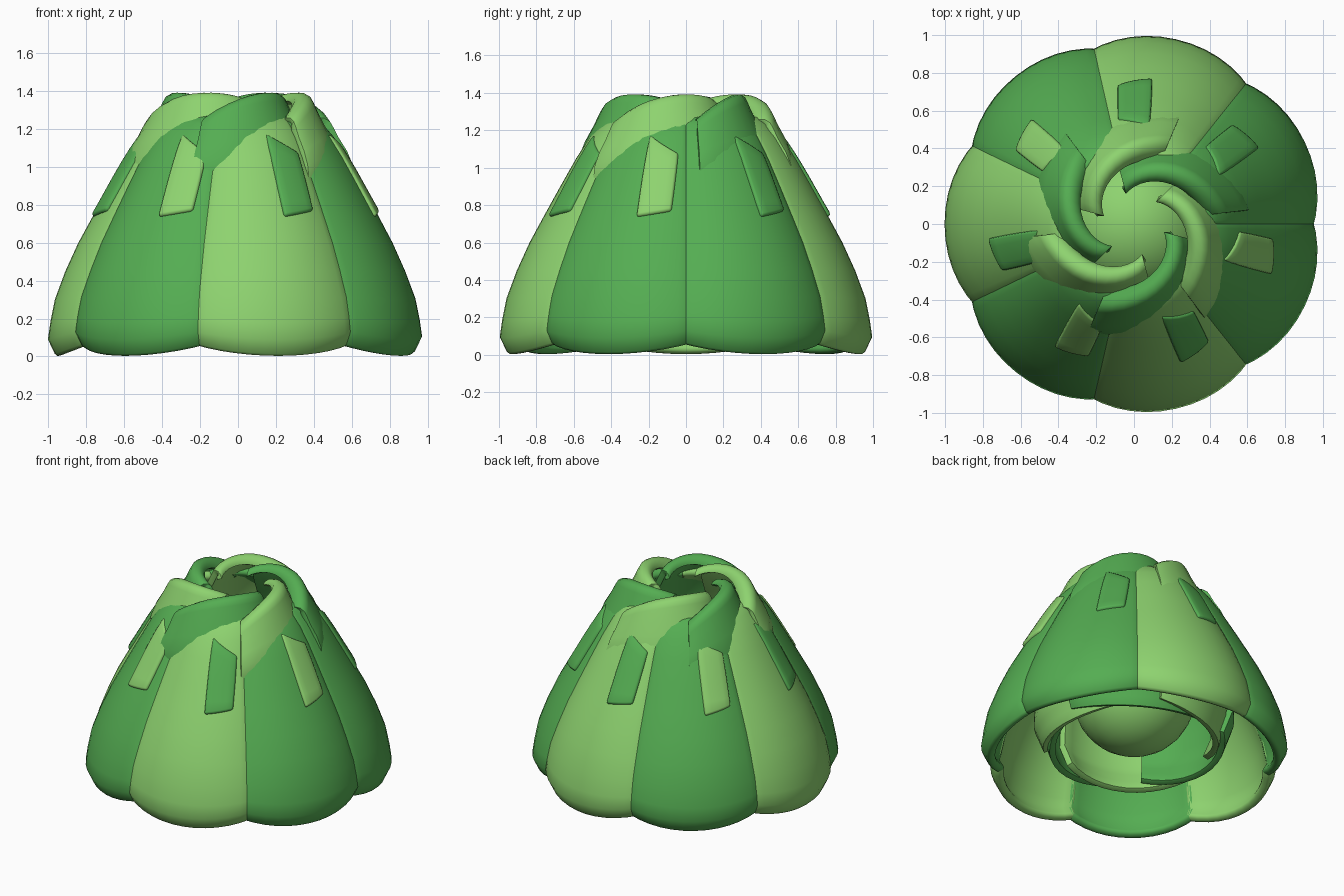
import bpy, math
from math import radians, sin, cos, pi

if "Cube" in bpy.data.objects:
    bpy.data.objects.remove(bpy.data.objects["Cube"])

def material(name, rgb):
    m = bpy.data.materials.new(name)
    m.diffuse_color = (*rgb, 1)
    m.use_nodes = True
    m.node_tree.nodes["Principled BSDF"].inputs["Base Color"].default_value = m.diffuse_color
    return m

light = material("light_green", (0.27, 0.65, 0.16))
dark = material("dark_green", (0.09, 0.42, 0.085))

def lerp_profile(pts, z):
    # radius at height z from (z, r) points
    for (z0, r0), (z1, r1) in zip(pts, pts[1:]):
        if z <= z1:
            return r0 + (r1 - r0) * max(0, z - z0) / (z1 - z0)
    return pts[-1][1]

def smooth(obj, angle=50):
    bpy.ops.object.select_all(action='DESELECT')
    obj.select_set(True)
    bpy.context.view_layer.objects.active = obj
    bpy.ops.object.shade_smooth_by_angle(angle=radians(angle))

def patch(name, func, nu, nv, mat, thick):
    # thick curved sheet: func(u, v) -> (angle, radius, z)
    verts, faces = [], []
    for j in range(nv + 1):
        for i in range(nu + 1):
            a, r, z = func(i / nu, j / nv)
            verts.append((r * cos(a), r * sin(a), z))
    w = nu + 1
    for j in range(nv):
        for i in range(nu):
            p = j * w + i
            faces.append((p, p + 1, p + w + 1, p + w))
    me = bpy.data.meshes.new(name)
    me.from_pydata(verts, [], faces)
    me.materials.append(mat)
    ob = bpy.data.objects.new(name, me)
    bpy.context.collection.objects.link(ob)
    smooth(ob)
    s = ob.modifiers.new("thickness", 'SOLIDIFY')
    s.thickness, s.offset = thick, -1
    b = ob.modifiers.new("soft_rim", 'BEVEL')
    b.width, b.segments, b.limit_method = thick * 0.35, 2, 'ANGLE'
    b.angle_limit = radians(50)
    return ob

OUTER = [(0, .955), (.09, 1.0), (.27, .975), (.5, .89), (.65, .815), (.8, .73),
         (1.0, .62), (1.14, .535), (1.22, .47), (1.29, .38)]

# outer leaves: seven broad lobes forming the bell, tops tucked under the crown
STEP = 2 * pi / 7
HEIGHTS = [-.005, .09, .18, .3, .45, .6, .75, .9, 1.05, 1.16, 1.23, 1.28]
for k in range(7):
    def outer(u, v, k=k):
        s = (2 * u - 1) * 1.08
        z = HEIGHTS[round(v * 11)]
        r = lerp_profile(OUTER, z) * (1.003 - .05 * abs(s) ** 2.2)
        lift = .05 * s * s * max(0, 1 - z / .4)
        return (k + .5 + s / 2) * STEP, r, z + lift
    patch("outer_leaf_%d" % k, outer, 12, 11, light if k in (1, 3, 5) else dark, .06)

    # narrow leaf flap showing through the outer layer
    mid = k * STEP - radians(13)

    def flap(u, v):
        z = .76 + .42 * v + .03 * (u - .5) * (1 - v) - .1 * u * v
        a = mid + (u - .5) * radians(14 + 4 * v)
        s = (a / STEP) % 1 * 2 - 1
        r = lerp_profile(OUTER, z) * (1 - .05 * abs(s) ** 2.2)
        return a, r + .022 - .008 * v, z
    patch("leaf_flap_%d" % k, flap, 4, 6, light if k in (0, 3, 5) else dark, .04)

# inner leaves: six overlapping leaves, curling into a pinwheel at the crown
FOOT = [(0, .60, .12), (.15, .66, .3), (.3, .65, .55), (.45, .60, .8)]
for k in range(6):
    end = radians(45 + 60 * k)
    start = end - radians(98)

    def inner(u, v):
        a = start + (end - start) * u
        ridge = .44 - .225 * u
        top = 1.41 - .15 * (1 - u) ** 4 - .06 * u ** 3
        lip = .07 - .018 * u
        for (v0, r0, z0), (v1, r1, z1) in zip(FOOT, FOOT[1:]):
            if v <= v1:                  # foot of the leaf, rounded at the bottom
                t = (v - v0) / (v1 - v0)
                r, z = r0 + (r1 - r0) * t, z0 + (z1 - z0) * t
                return a, r - .07 * u, z + .05 * (2 * u - 1) ** 2 * max(0, 1 - v / .3)
        t = (v - .45) / .55
        if t < .5:                       # slope up to the shoulder
            q = t / .5
            r0 = .60 - .07 * u
            r = r0 + (ridge + lip - r0) * q + .06 * sin(pi * q) * (1 - .6 * u)
            return a, r, .8 + (top - lip - .8) * q
        q = (t - .5) / .5 * 2.9          # rolled lip
        return a, ridge + lip * cos(q), top - lip + lip * sin(q)
    patch("inner_leaf_%d" % k, inner, 12, 20, light if k % 2 == 0 else dark, .04)

# heart of the plant, seen through the crown and from below
bpy.ops.mesh.primitive_uv_sphere_add(segments=24, ring_count=14, radius=.4, location=(0, 0, .52))
heart = bpy.context.object
heart.name = "heart"
heart.data.materials.append(light)
smooth(heart)
